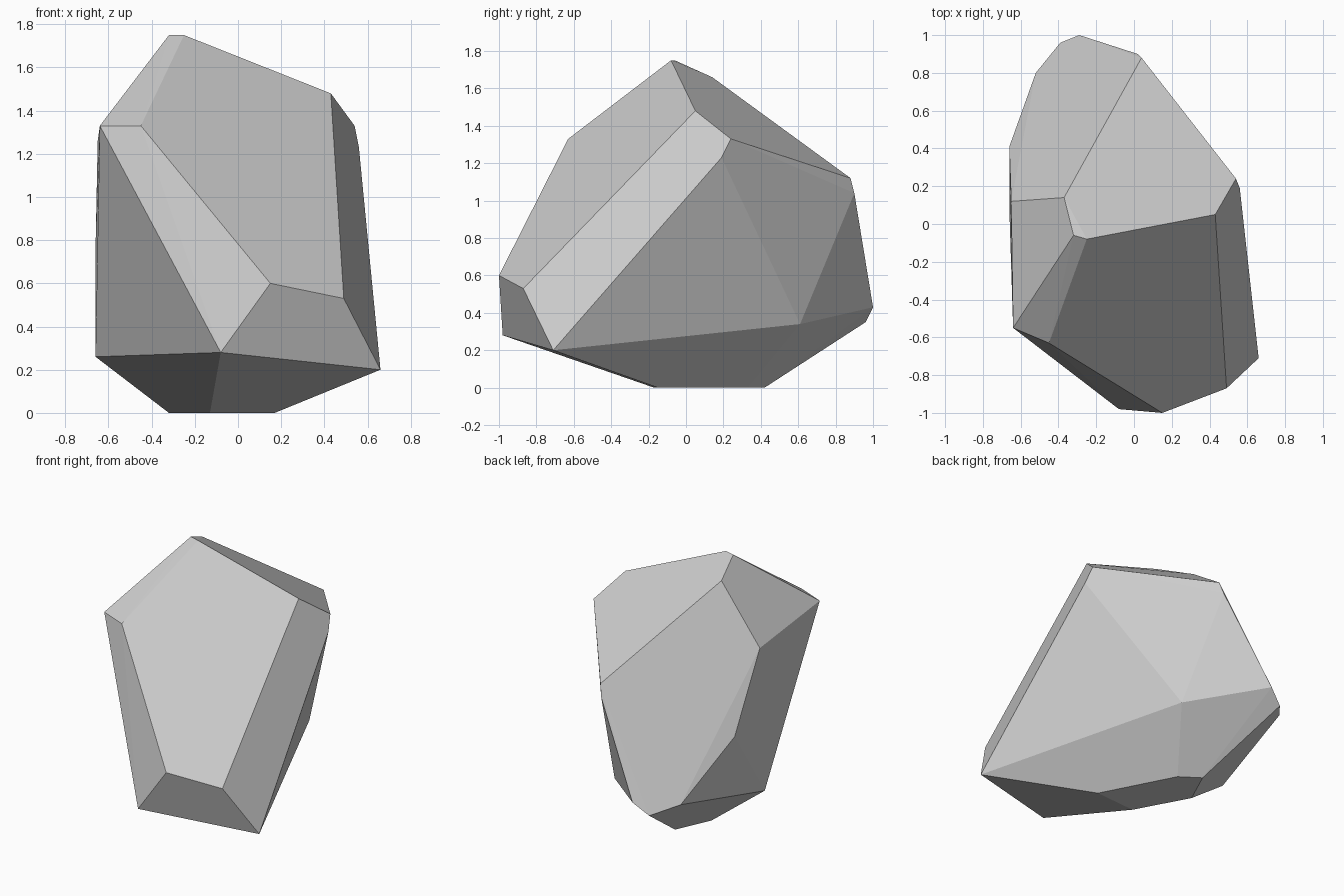
import bpy
import bmesh
import math

# Remove the default cube only
default = bpy.data.objects.get("Cube")
if default:
    bpy.data.objects.remove(default, do_unlink=True)


def flat_material(name, colour):
    """One plain colour for viewport and render."""
    mat = bpy.data.materials.new(name)
    mat.use_nodes = True
    mat.diffuse_color = colour
    mat.node_tree.nodes["Principled BSDF"].inputs["Base Color"].default_value = colour
    return mat


def convex_block(name, rings, material):
    """Wrap rings of corner points in one faceted convex solid."""
    bm = bmesh.new()
    for ring in rings:
        for corner in ring:
            bm.verts.new(corner)
    hull = bmesh.ops.convex_hull(bm, input=bm.verts[:])
    loose = {v for v in hull["geom_interior"] + hull["geom_unused"]
             if isinstance(v, bmesh.types.BMVert)}
    bmesh.ops.delete(bm, geom=list(loose), context="VERTS")
    # Merge the hull triangles into broad flat facets
    bmesh.ops.dissolve_limit(bm, angle_limit=math.radians(2.5),
                             verts=bm.verts[:], edges=bm.edges[:])
    bmesh.ops.recalc_face_normals(bm, faces=bm.faces[:])
    mesh = bpy.data.meshes.new(name)
    bm.to_mesh(mesh)
    bm.free()
    mesh.materials.append(material)
    obj = bpy.data.objects.new(name, mesh)
    bpy.context.collection.objects.link(obj)
    return obj


# Flat underside the rock rests on
base = [(.17, -.15, 0), (-.08, .33, 0), (-.21, .42, 0),
        (-.32, .18, 0), (-.13, -.17, 0)]

# Widest corners just above the ground
belt = [(-.08, -.98, .28), (.66, -.71, .2), (.12, .61, .34),
        (-.29, 1, .43), (-.39, .96, .35), (-.52, .8, .4), (-.66, .08, .26)]

# Nose edge at the front and the notch at the back right
nose = [(.15, -1, .6), (.49, -.87, .53), (-.66, .41, .76)]

# Shoulder corners around the upper half
shoulder = [(-.64, -.55, 1.33), (-.45, -.63, 1.33), (.56, .19, 1.23),
            (.54, .24, 1.33), (.04, .88, 1.12), (.02, .9, 1.04),
            (-.65, .12, 1.26)]

# Sloping crest on top
crest = [(-.32, -.06, 1.75), (-.25, -.08, 1.75),
         (.43, .05, 1.48), (-.37, .14, 1.66)]

stone = flat_material("stone_grey", (.6, .6, .6, 1))
convex_block("rock", [base, belt, nose, shoulder, crest], stone)
